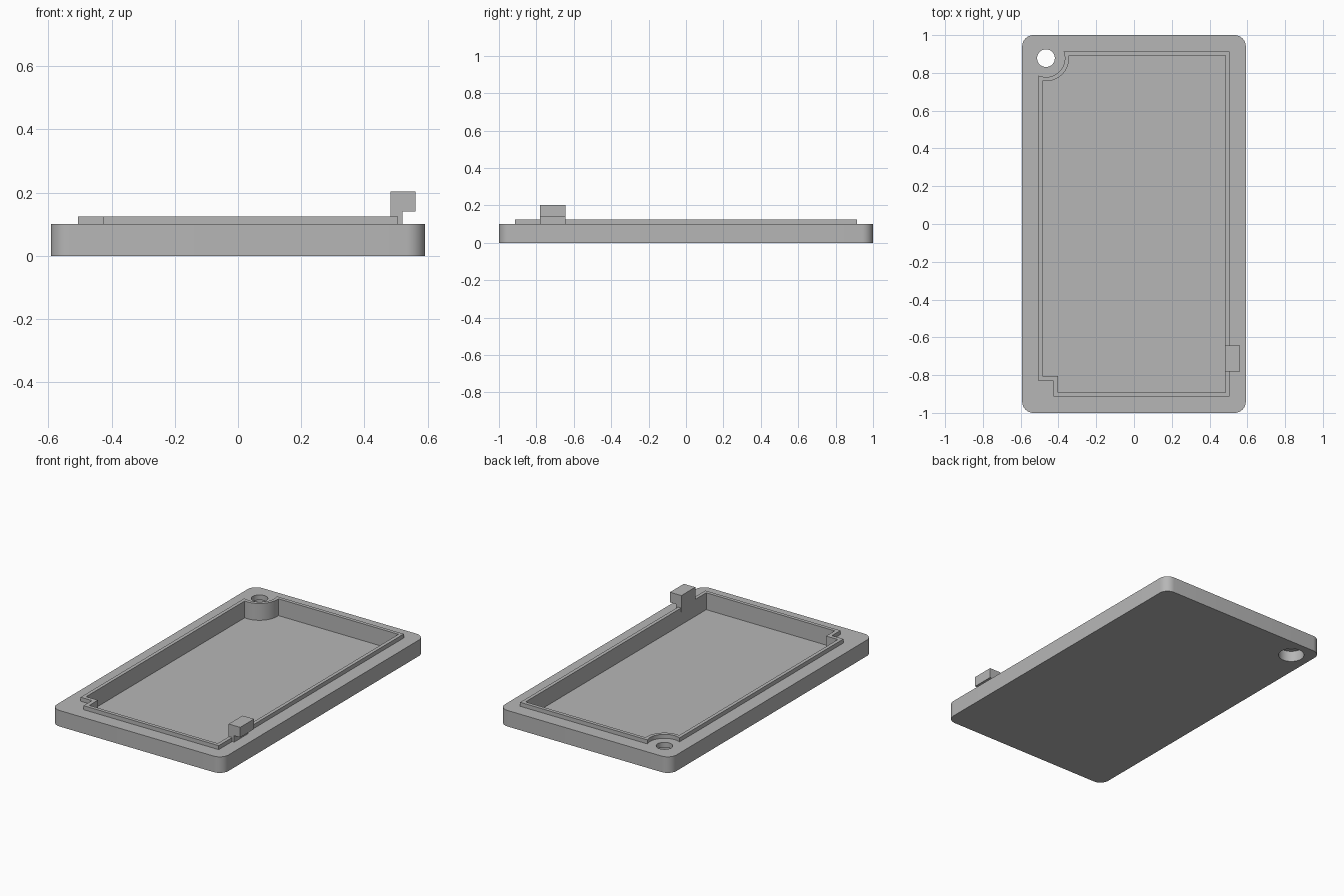
import bpy, bmesh
from math import sin, cos, pi, sqrt, atan2, radians
from mathutils import Vector

if "Cube" in bpy.data.objects:
    bpy.data.objects.remove(bpy.data.objects["Cube"], do_unlink=True)

GREY = (0.47, 0.47, 0.47, 1)
grey = bpy.data.materials.new("plain grey")
grey.use_nodes = True
grey.diffuse_color = GREY
grey.node_tree.nodes["Principled BSDF"].inputs["Base Color"].default_value = GREY

HALF_X, HALF_Y = 0.592, 1.0
PLATE_TOP, LIP_TOP, FLOOR = 0.1, 0.125, 0.02
HOLE_X, HOLE_Y = -0.466, 0.878


def prism(name, points, offset):
    """Extrude a closed outline of 3D points along an offset."""
    bm = bmesh.new()
    face = bm.faces.new([bm.verts.new(p) for p in points])
    top = bmesh.ops.extrude_face_region(bm, geom=[face])["geom"]
    bmesh.ops.translate(bm, vec=Vector(offset),
                        verts=[v for v in top if isinstance(v, bmesh.types.BMVert)])
    bmesh.ops.recalc_face_normals(bm, faces=bm.faces)
    mesh = bpy.data.meshes.new(name)
    bm.to_mesh(mesh)
    bm.free()
    mesh.materials.append(grey)
    obj = bpy.data.objects.new(name, mesh)
    bpy.context.collection.objects.link(obj)
    return obj


def upright(name, outline, z0, z1):
    return prism(name, [(x, y, z0) for x, y in outline], (0, 0, z1 - z0))


def arc(cx, cy, r, a0, a1, steps):
    return [(cx + r * cos(a0 + (a1 - a0) * i / steps),
             cy + r * sin(a0 + (a1 - a0) * i / steps)) for i in range(steps + 1)]


def rounded_rectangle(hx, hy, r):
    corners = [(1, 1), (-1, 1), (-1, -1), (1, -1)]
    return [p for i, (sx, sy) in enumerate(corners)
            for p in arc(sx * (hx - r), sy * (hy - r), r, i * pi / 2, (i + 1) * pi / 2, 10)]


def rim_outline(hx, hy, r, notch_x, notch_y):
    """Rectangle with a round bite at the hole and a square notch in front."""
    dx, dy = -hx - HOLE_X, hy - HOLE_Y
    start = atan2(dy, sqrt(r * r - dy * dy))
    end = atan2(-sqrt(r * r - dx * dx), dx)
    return [(hx, -hy), (hx, hy), *arc(HOLE_X, HOLE_Y, r, start, end, 24),
            (-hx, notch_y), (notch_x, notch_y), (notch_x, -hy)]


def cut(obj, cutter):
    mod = obj.modifiers.new("cut", 'BOOLEAN')
    mod.operation, mod.solver, mod.object = 'DIFFERENCE', 'EXACT', cutter
    bpy.context.view_layer.objects.active = obj
    bpy.ops.object.modifier_apply(modifier=mod.name)


# Base plate and raised lip
tray = upright("tray", rounded_rectangle(HALF_X, HALF_Y, 0.06), 0, PLATE_TOP)
lip = upright("lip", rim_outline(0.506, 0.913, 0.1, -0.427, -0.83), PLATE_TOP, LIP_TOP)

# Cavity, screw hole and counterbore underneath
cavity = upright("cavity_cutter", rim_outline(0.484, 0.891, 0.122, -0.403, -0.806), FLOOR, 0.3)
hole = upright("hole_cutter", arc(HOLE_X, HOLE_Y, 0.047, 0, 2 * pi * 31 / 32, 31), -0.1, 0.3)
bore = upright("counterbore_cutter", arc(HOLE_X, HOLE_Y, 0.075, 0, 2 * pi * 31 / 32, 31), -0.1, 0.068)
for cutter in (cavity, hole, bore):
    cut(tray, cutter)
cut(lip, cavity)
for cutter in (cavity, hole, bore):
    bpy.data.objects.remove(cutter, do_unlink=True)

# Hooked clip on the left edge
hook = [(0.482, PLATE_TOP), (0.52, PLATE_TOP), (0.52, 0.14),
        (0.561, 0.14), (0.561, 0.203), (0.482, 0.203)]
clip = prism("clip", [(x, -0.78, z) for x, z in hook], (0, 0.137, 0))

# Smooth the round walls and keep edges crisp
bpy.ops.object.select_all(action='DESELECT')
for obj in (tray, lip, clip):
    obj.select_set(True)
bpy.context.view_layer.objects.active = tray
bpy.ops.object.shade_smooth_by_angle(angle=radians(30))
